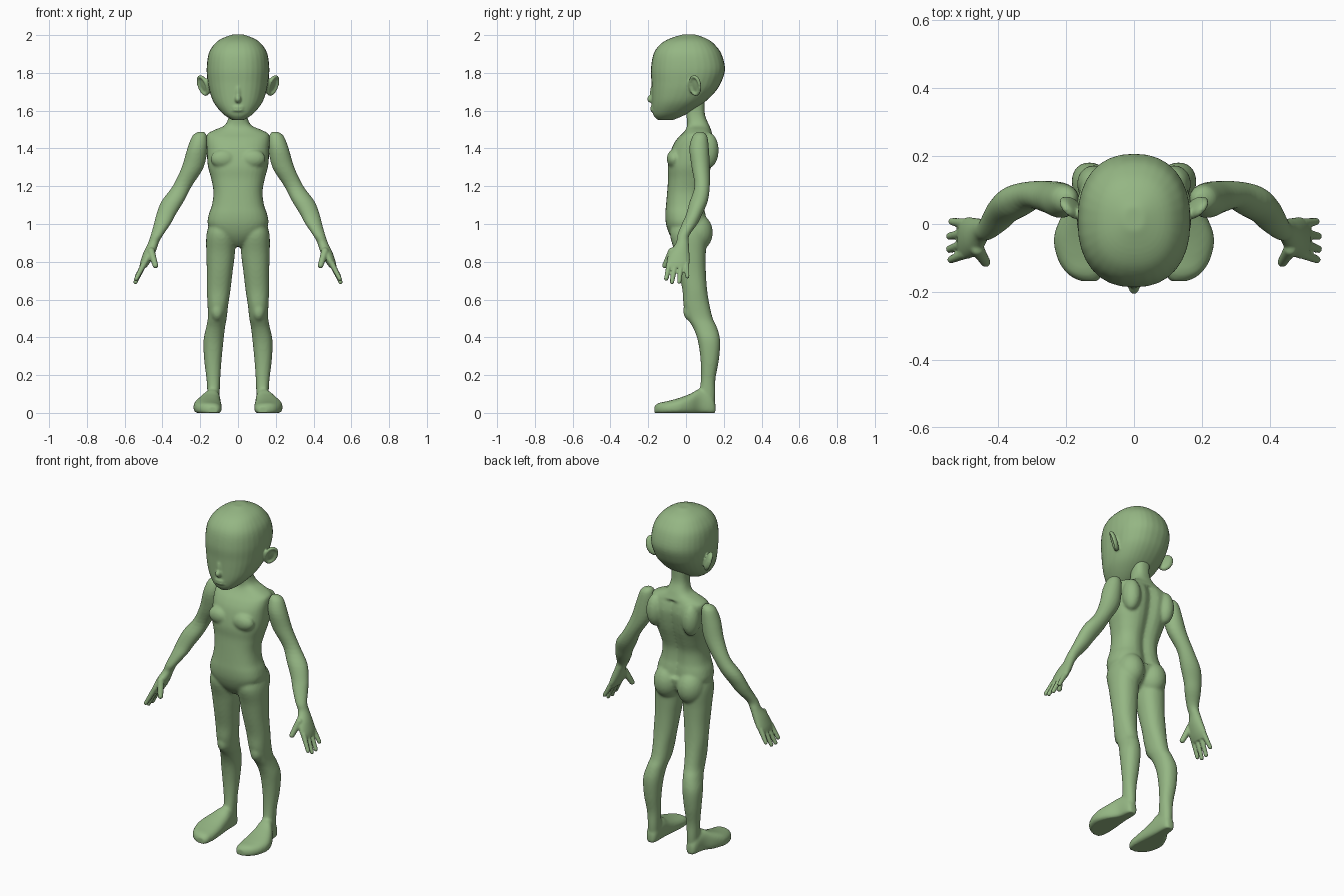
import bpy
import bmesh
from math import cos, sin, pi, exp
from mathutils import Vector, Matrix, Euler

cube = bpy.data.objects.get("Cube")
if cube:
    bpy.data.objects.remove(cube, do_unlink=True)

skin = bpy.data.materials.new("soft green skin")
skin.use_nodes = True
skin.diffuse_color = (0.30, 0.47, 0.23, 1)
skin.node_tree.nodes["Principled BSDF"].inputs["Base Color"].default_value = skin.diffuse_color


def spline(a, b, c, d, t):
    """Catmull-Rom blend between the rings b and c."""
    return [0.5 * (2 * q + (r - p) * t + (2 * p - 5 * q + 4 * r - s) * t * t
                   + (3 * q - p - 3 * r + s) * t ** 3)
            for p, q, r, s in zip(a, b, c, d)]


def loft(bm, rings, side=1, axis="Z", power=2.0, steps=4, sides=32):
    """Skin rounded sections given as (position, x min, x max, other min, other max)."""
    fine = []
    last = len(rings) - 1
    for i in range(last):
        quad = [rings[max(0, min(last, i + k))] for k in (-1, 0, 1, 2)]
        fine += [spline(*quad, s / steps) for s in range(steps)]
    fine.append(rings[last])
    loops = []
    for place, low_a, high_a, low_b, high_b in fine:
        loop = []
        for k in range(sides):
            angle = 2 * pi * k / sides
            c, s = cos(angle), sin(angle)
            c = abs(c) ** (2 / power) * (1 if c > 0 else -1)
            s = abs(s) ** (2 / power) * (1 if s > 0 else -1)
            a = side * ((low_a + high_a) / 2 + c * (high_a - low_a) / 2)
            b = (low_b + high_b) / 2 + s * (high_b - low_b) / 2
            point = (a, b, place) if axis == "Z" else (a, place, max(b, 0))
            loop.append(bm.verts.new(point))
        loops.append(loop)
    for lower, upper in zip(loops, loops[1:]):
        for k in range(sides):
            n = (k + 1) % sides
            bm.faces.new((lower[k], lower[n], upper[n], upper[k]))
    bm.faces.new(loops[0])
    bm.faces.new(loops[-1])
    return [v for loop in loops for v in loop]


def blob(bm, centre, radii, side=1, turn=(0, 0, 0)):
    """Ellipsoid, placed on either side of the body."""
    x, y, z = centre
    rotation = Euler((turn[0], turn[1] * side, turn[2] * side)).to_matrix().to_4x4()
    matrix = Matrix.Translation((x * side, y, z)) @ rotation @ Matrix.Diagonal((*radii, 1))
    bmesh.ops.create_uvsphere(bm, u_segments=24, v_segments=16, radius=1, matrix=matrix)


def digit(bm, base, tip, thick, side):
    """Finger made of a chain of overlapping blobs that tapers to the tip."""
    count = 14
    for i in range(count + 1):
        t = i / count
        radius = thick * (1 - 0.25 * t)
        blob(bm, Vector(base).lerp(Vector(tip), t), (radius,) * 3, side)


def finish(bm, name, voxel, rounds):
    """Fuse the overlapping forms into one smooth skin."""
    bmesh.ops.recalc_face_normals(bm, faces=bm.faces)
    mesh = bpy.data.meshes.new(name)
    bm.to_mesh(mesh)
    bm.free()
    mesh.materials.append(skin)
    obj = bpy.data.objects.new(name, mesh)
    bpy.context.scene.collection.objects.link(obj)
    fuse = obj.modifiers.new("fuse", "REMESH")
    fuse.mode = "VOXEL"
    fuse.voxel_size = voxel
    fuse.use_smooth_shade = True
    soften = obj.modifiers.new("soften", "SMOOTH")
    soften.factor = 0.5
    soften.iterations = rounds


def centred(profile):
    """Expand (z, half width, front, back) into full sections."""
    return [(z, -half, half, front, back) for z, half, front, back in profile]


# Head: skull and jaw
head = bmesh.new()
loft(head, centred([
    (1.55, .03, -.15, -.07), (1.575, .07, -.172, -.01), (1.61, .105, -.179, .05),
    (1.65, .132, -.181, .105), (1.7, .15, -.182, .155), (1.75, .16, -.183, .186),
    (1.82, .166, -.186, .207), (1.9, .156, -.172, .188), (1.95, .127, -.138, .152),
    (1.98, .09, -.09, .112), (2.003, .03, -.02, .05)]), power=2.3)
# Nose and lips
blob(head, (0, -.183, 1.662), (.017, .024, .022))
blob(head, (0, -.178, 1.69), (.012, .014, .045))
for height in (1.602, 1.618):
    blob(head, (0, -.172, height), (.035, .017, .009))
# Ears: flared shell with a raised rim
for side in (1, -1):
    lean = (-.2, .3, -.7)
    blob(head, (.178, .052, 1.735), (.011, .036, .055), side, lean)
    rotation = Euler((lean[0], lean[1] * side, lean[2] * side)).to_matrix()
    for k in range(40):
        angle = 2 * pi * k / 40
        rim = rotation @ Vector((.008 * side, .032 * cos(angle), .05 * sin(angle)))
        blob(head, (.18 + rim.x * side, .052 + rim.y, 1.735 + rim.z), (.009,) * 3, side)
finish(head, "head", .006, 5)

# Body: neck and torso with a groove down the spine
body = bmesh.new()
torso = loft(body, centred([
    (.88, .03, -.035, .04), (.91, .08, -.065, .08), (.95, .13, -.09, .105),
    (1, .16, -.106, .115), (1.05, .155, -.11, .11), (1.1, .138, -.106, .1),
    (1.17, .13, -.1, .1), (1.24, .142, -.095, .12), (1.31, .16, -.096, .142),
    (1.4, .166, -.076, .158), (1.45, .168, -.048, .152), (1.478, .162, -.02, .142),
    (1.5, .12, -.002, .132), (1.525, .068, .006, .122), (1.58, .048, .002, .1),
    (1.66, .05, 0, .1)]), power=2.5)
for v in torso:
    if v.co.y > .04 and 1 < v.co.z < 1.48:
        v.co.y -= .022 * exp(-(v.co.x / .035) ** 2)

for side in (1, -1):
    # Chest, shoulder blades and buttocks
    blob(body, (.078, -.062, 1.345), (.068, .04, .05), side)
    blob(body, (.118, .118, 1.39), (.05, .055, .095), side)
    blob(body, (.077, .058, .955), (.078, .084, .1), side)
    # Legs
    loft(body, [
        (1.03, .05, .14, -.06, .08), (.95, .016, .166, -.085, .11),
        (.85, .016, .168, -.06, .105), (.75, .028, .165, -.04, .105),
        (.65, .04, .165, -.019, .112), (.57, .052, .161, -.013, .125),
        (.5, .06, .16, .008, .142), (.45, .069, .169, .038, .165),
        (.38, .077, .183, .063, .181), (.28, .087, .179, .077, .174),
        (.18, .094, .167, .079, .156), (.1, .097, .162, .07, .155),
        (.03, .1, .16, .07, .15)], side, power=2.2)
    blob(body, (.11, .025, .54), (.036, .04, .055), side)
    # Feet, flat underneath and turned outwards
    loft(body, [
        (.156, .115, .15, -.01, .05), (.135, .1, .165, -.015, .09),
        (.075, .094, .18, -.015, .125), (.02, .09, .215, -.015, .1),
        (-.04, .086, .236, -.015, .078), (-.1, .086, .226, -.015, .062),
        (-.145, .092, .198, -.015, .052), (-.168, .105, .16, -.01, .035)],
        side, axis="Y", power=2.5)
finish(body, "body", .008, 5)

# Arms and hands
for side, name in ((1, "left_arm"), (-1, "right_arm")):
    arm = bmesh.new()
    loft(arm, [
        (1.488, .18, .212, .06, .09), (1.465, .165, .242, .035, .112),
        (1.4, .162, .268, .018, .121), (1.3, .182, .298, .03, .126),
        (1.2, .245, .346, .045, .126), (1.12, .287, .405, .02, .115),
        (1.05, .33, .432, 0, .085), (1, .357, .445, -.022, .06),
        (.94, .398, .462, -.046, .018), (.9, .42, .476, -.053, .015),
        (.85, .437, .5, -.088, .018), (.8, .463, .517, -.103, .02),
        (.77, .485, .522, -.1, .01)], side)
    for root, tip, height in ((-.088, -.105, .71), (-.057, -.074, .692),
                              (-.026, -.036, .694), (.002, .007, .722)):
        digit(arm, (.497, root, .79), (.566 - (height - .6) * .25, tip, height), .0155, side)
    digit(arm, (.46, -.075, .855), (.437, -.112, .78), .02, side)
    finish(arm, name, .005, 4)
